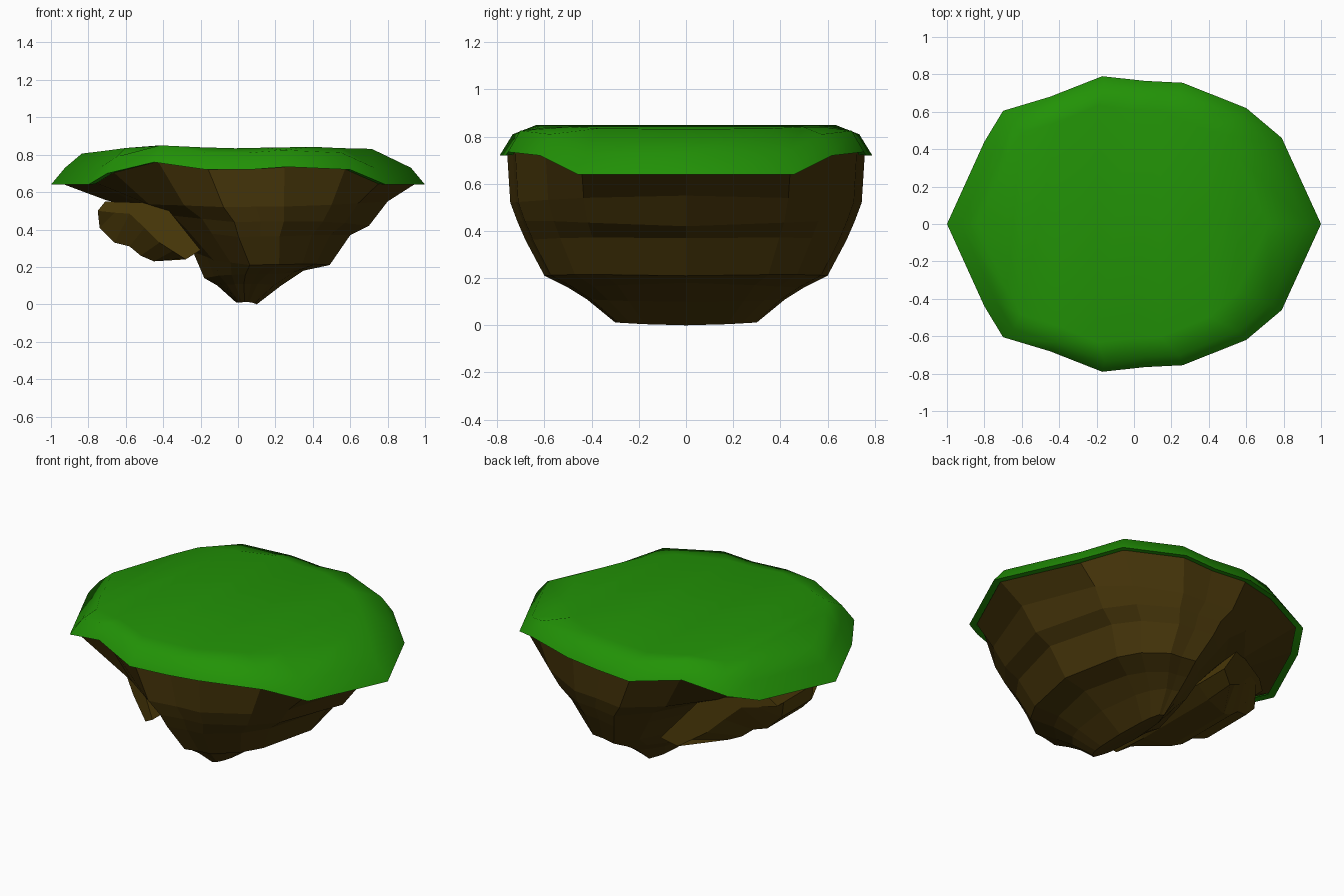
import bpy, bmesh, math

if "Cube" in bpy.data.objects:
    bpy.data.objects.remove(bpy.data.objects["Cube"])

# Half outline of the island seen from above: x, y, height of the rim
RIM = [(1, 0, .64), (.79, .46, .64), (.6, .62, .72), (.26, .755, .735), (.06, .765, .72),
       (-.17, .79, .72), (-.45, .68, .76), (-.7, .605, .70), (-.8, .44, .64), (-1, 0, .64)]
# Height of the grass top along x
TOP = [(-1, .79), (-.84, .805), (-.5, .862), (-.28, .854), (.05, .844), (.3, .858), (.71, .832), (1, .79)]


def top_z(x):
    for (a, za), (b, zb) in zip(TOP, TOP[1:]):
        if a <= x <= b:
            return za + (zb - za) * (x - a) / (b - a)
    return TOP[-1][1]


def full(half):
    """Mirror a half ring across y = 0 into a closed ring."""
    return half + [(x, -y, z) for x, y, z in half[-2:0:-1]]


def loft(name, rings, color, cap_first=None, cap_last=None):
    bm = bmesh.new()
    vs = [[bm.verts.new(p) for p in r] for r in rings]
    n = len(vs[0])
    for a, b in zip(vs, vs[1:]):
        for i in range(n):
            j = (i + 1) % n
            bm.faces.new((a[i], a[j], b[j], b[i]))
    for ring, mode in ((vs[0], cap_first), (vs[-1], cap_last)):
        if mode == "flat":
            bm.faces.new(ring)
        elif mode == "strips":          # strips running across y
            for i in range(n // 2):
                quad = [ring[i], ring[i + 1], ring[-i - 1], ring[-i % n]]
                bm.faces.new(list(dict.fromkeys(quad)))
    bmesh.ops.recalc_face_normals(bm, faces=bm.faces)
    me = bpy.data.meshes.new(name)
    bm.to_mesh(me)
    bm.free()
    ob = bpy.data.objects.new(name, me)
    bpy.context.collection.objects.link(ob)
    mat = bpy.data.materials.new(name + "_color")
    mat.diffuse_color = (*color, 1)
    mat.use_nodes = True
    mat.node_tree.nodes["Principled BSDF"].inputs["Base Color"].default_value = mat.diffuse_color
    me.materials.append(mat)
    return ob


# Grass cap: underside lip, rim, shoulder, top edge
grass_rings = [
    full([(x * .955, y * .955, z + .003) for x, y, z in RIM]),
    full(RIM),
    full([(x * .925, y * .93, z + .09) for x, y, z in RIM]),
    full([(x * .775 - .06, y * .8, top_z(x * .775 - .06) - .012 * (y / .79)) for x, y, z in RIM]),
]
grass = loft("grass_top", grass_rings, (.016, .29, .002), cap_last="strips")
bpy.context.view_layer.objects.active = grass
grass.select_set(True)
bpy.ops.object.shade_smooth_by_angle(angle=math.radians(80))

# Rock body levels: left x, left z, right x, right z, half depth, front z, left taper
LEVELS = [(-.70, .555, .80, .55, .745, .52, 1.15), (-.53, .54, .70, .42, .715, .44, 1.15),
          (-.42, .45, .60, .37, .68, .36, 1.0), (-.24, .28, .49, .21, .60, .21, .6),
          (-.18, .14, .35, .18, .50, .16, .5), (-.11, .10, .23, .10, .42, .11, .4),
          (-.01, .01, .10, 0, .30, .012, .3)]
body_rings = [full([(x * .96, y * .96, z + .012) for x, y, z in RIM])]
for xl, zl, xr, zr, hw, zf, taper in LEVELS:
    half = []
    for x, y, _ in RIM:
        t = (x + 1) / 2
        ze = zl + (zr - zl) * t
        w = (y / .79) ** 2
        narrow = 1 - taper * max(0, -x - .4)
        half.append((xl + (xr - xl) * t, y / .79 * hw * narrow, ze + (zf - ze) * w))
    body_rings.append(full(half))
loft("rock_body", body_rings, (.062, .036, .003), cap_last="strips")

# Side boulder: x-z profile across the middle, smaller slanted profile at each end
PROFILE = [(-.71, .55), (-.75, .5), (-.74, .41), (-.66, .33), (-.58, .31), (-.52, .26),
           (-.45, .23), (-.3, .245), (-.2, .29), (-.4, .54)]
END = [(-.71, .55), (-.75, .5), (-.66, .49), (-.58, .485), (-.5, .41), (-.42, .33),
       (-.35, .285), (-.28, .24), (-.2, .29), (-.4, .54)]


def slanted(profile, side, near, slope):
    return [(x, side * (near + (x + .75) * slope), z) for x, z in profile]


boulder_rings = [slanted(END, -1, .2, .6), slanted(PROFILE, -1, .14, .3),
                 slanted(PROFILE, 1, .14, .3), slanted(END, 1, .2, .6)]
loft("side_boulder", boulder_rings, (.078, .046, .003), cap_first="flat", cap_last="flat")
